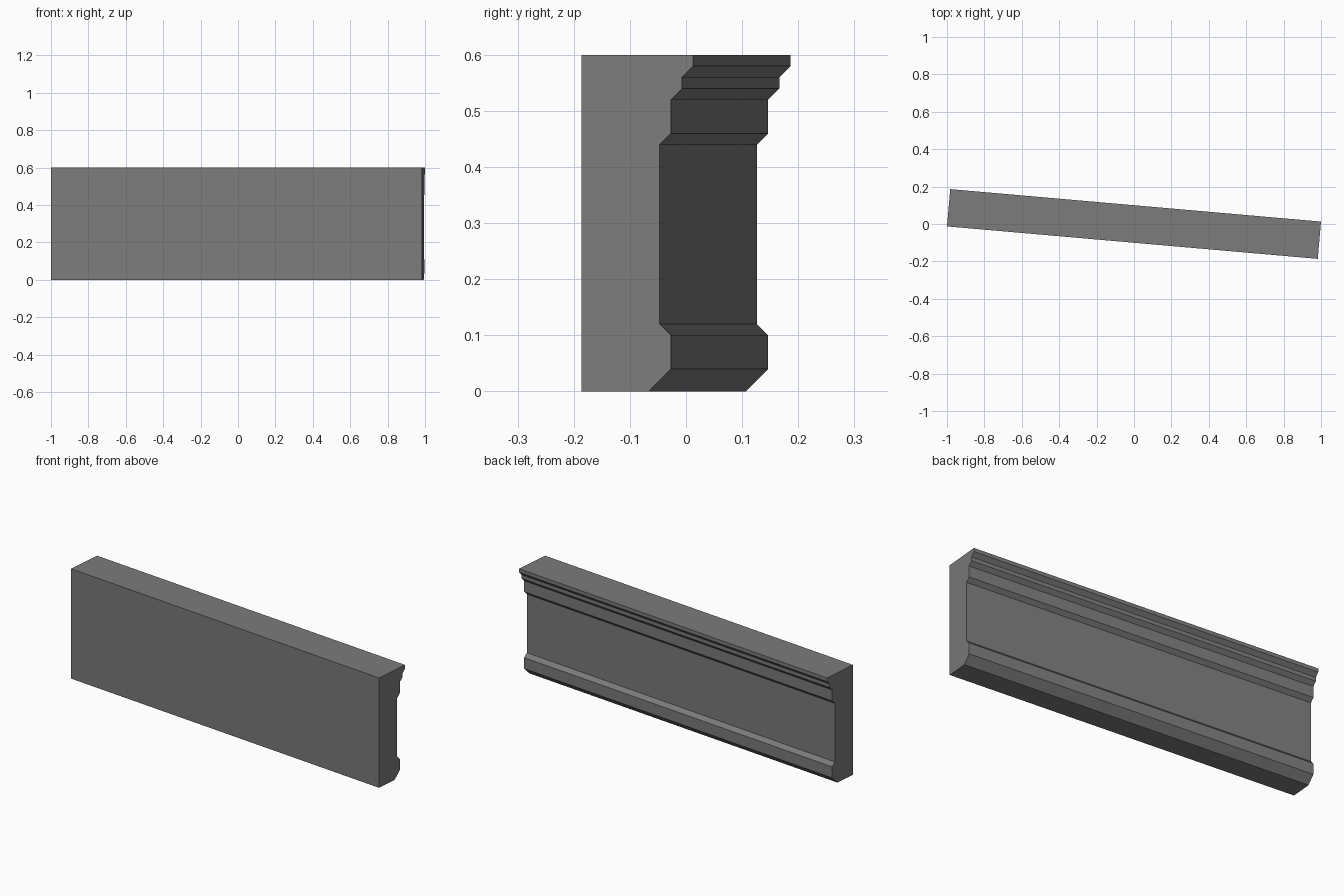
import bpy, bmesh, math
from mathutils import Matrix

if "Cube" in bpy.data.objects:
    bpy.data.objects.remove(bpy.data.objects["Cube"])

ANGLE = math.radians(-5)
DEPTH, LENGTH = 0.2, 1.99

# Moulded back profile: (depth from flat front, height)
profile = [(0, 0), (0.12, 0), (0.16, 0.04), (0.16, 0.10), (0.14, 0.12),
           (0.14, 0.44), (0.16, 0.46), (0.16, 0.52), (0.18, 0.54),
           (0.18, 0.56), (0.2, 0.58), (0.2, 0.6), (0, 0.6)]

grey = bpy.data.materials.new("stone_grey")
grey.diffuse_color = (0.2, 0.2, 0.2, 1)
grey.use_nodes = True
grey.node_tree.nodes["Principled BSDF"].inputs["Base Color"].default_value = grey.diffuse_color

# Straight moulding extruded along its length, turned slightly in plan
bm = bmesh.new()
verts = [bm.verts.new((-LENGTH / 2, d - DEPTH / 2, z)) for d, z in profile]
face = bm.faces.new(verts)
ext = bmesh.ops.extrude_face_region(bm, geom=[face])
moved = [g for g in ext["geom"] if isinstance(g, bmesh.types.BMVert)]
bmesh.ops.translate(bm, verts=moved, vec=(LENGTH, 0, 0))
bmesh.ops.recalc_face_normals(bm, faces=bm.faces)
bmesh.ops.transform(bm, matrix=Matrix.Rotation(ANGLE, 4, "Z"), verts=bm.verts)

mesh = bpy.data.meshes.new("wall_moulding")
bm.to_mesh(mesh)
bm.free()
mesh.materials.append(grey)
bpy.context.collection.objects.link(bpy.data.objects.new("wall_moulding", mesh))
